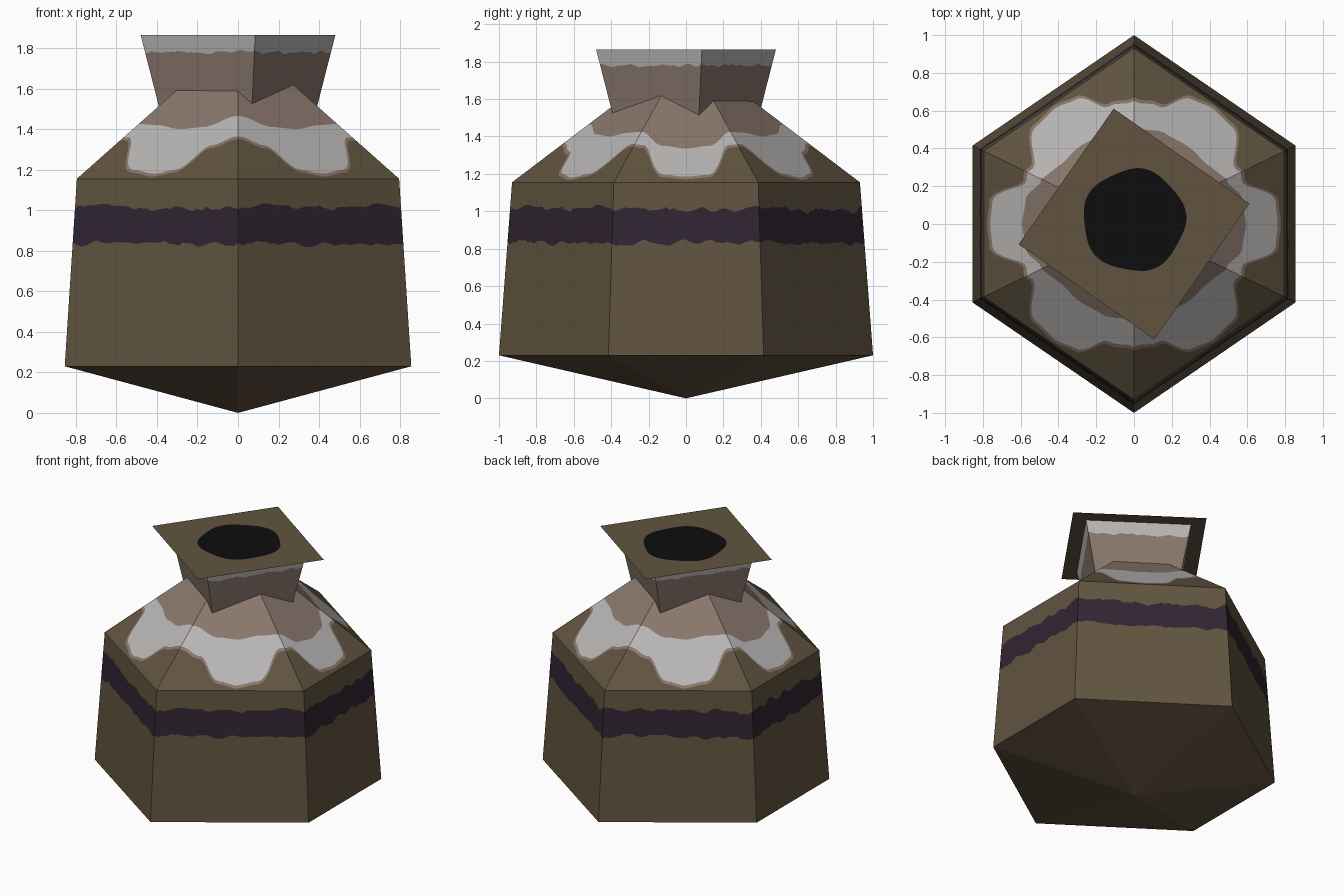
import bpy, bmesh, math, random

if "Cube" in bpy.data.objects:
    bpy.data.objects.remove(bpy.data.objects["Cube"])

random.seed(4)


def material(name, r, g, b):
    def lin(c):
        c /= 255
        return c / 12.92 if c < 0.04 else ((c + 0.055) / 1.055) ** 2.4
    m = bpy.data.materials.new(name)
    m.diffuse_color = (lin(r), lin(g), lin(b), 1)
    m.use_nodes = True
    m.node_tree.nodes["Principled BSDF"].inputs["Base Color"].default_value = m.diffuse_color
    return m


MATS = [material("olive_clay", 97, 84, 63), material("purple_band", 49, 37, 50),
        material("pale_glaze", 184, 182, 181), material("brown_glaze", 137, 119, 108),
        material("black_opening", 13, 13, 13), material("dark_brown_base", 104, 84, 68)]
OLIVE, PURPLE, PALE, BROWN, BLACK, BASE = range(6)


def outline(corners, segments):
    """Subdivided polygon: planar sides stay exactly planar."""
    pts = []
    for i, (ax, ay) in enumerate(corners):
        bx, by = corners[(i + 1) % len(corners)]
        for j in range(segments):
            t = j / segments
            pts.append((ax + (bx - ax) * t, ay + (by - ay) * t))
    return pts


def rings_object(name, rings, colour):
    """Skin a stack of rings; colour(row, column) gives the material."""
    bm = bmesh.new()
    rows = [[bm.verts.new(p) for p in ring] for ring in rings]
    n = len(rings[0])
    for r in range(len(rows) - 1):
        for c in range(n):
            d = (c + 1) % n
            f = bm.faces.new((rows[r][c], rows[r][d], rows[r + 1][d], rows[r + 1][c]))
            f.material_index = colour(r, c)
    bmesh.ops.remove_doubles(bm, verts=bm.verts, dist=1e-5)
    me = bpy.data.meshes.new(name)
    bm.to_mesh(me)
    bm.free()
    for m in MATS:
        me.materials.append(m)
    ob = bpy.data.objects.new(name, me)
    bpy.context.collection.objects.link(ob)
    return ob


def ragged(n, level, amount):
    """Hand painted edge: smoothed random heights around a level."""
    raw = [random.uniform(-1, 1) for _ in range(n)]
    return [level + amount * (raw[i - 2] + raw[i - 1] + raw[i]) / 1.7 for i in range(n)]


def curve(table, x):
    """Smoothly interpolated lookup."""
    for (a, va), (b, vb) in zip(table, table[1:]):
        if x <= b:
            t = (x - a) / (b - a)
            t = t * t * (3 - 2 * t)
            return va + (vb - va) * t
    return table[-1][1]


# Six-sided body with pointed bottom and sloped shoulder
SEG = 36
HEX = [(0.855, -0.415), (0.855, 0.415), (0, 1), (-0.855, 0.415), (-0.855, -0.415), (0, -1)]
hexa = outline(HEX, SEG)
N = len(hexa)
Z0, Z1, ZTOP = 0.23, 1.155, 1.86


def width(z):
    if z < Z0:
        return z / Z0
    if z < Z1:
        return 1 - 0.07 * (z - Z0) / (Z1 - Z0)
    return 0.93 * (ZTOP - z) / (ZTOP - Z1)


def ring(heights):
    return [(x * width(z), y * width(z), z) for (x, y), z in zip(hexa, heights)]


# Glaze drip edges, as height against angle from the side axis
DRIP = [(0, 1.185), (9, 1.195), (22, 1.355), (28, 1.36), (45, 1.2), (56, 1.18),
        (65, 1.2), (78, 1.32), (90, 1.365)]
INNER = [(0, 1.335), (12, 1.35), (26, 1.425), (38, 1.42), (55, 1.4), (70, 1.41), (90, 1.465)]
angles = [math.degrees(math.atan2(abs(y), abs(x))) for x, y in hexa]
drip = [curve(DRIP, a) for a in angles]
inner = [curve(INNER, a) for a in angles]

body_rings = [ring([0.0] * N), ring([Z0] * N),
              ring(ragged(N, 0.832, 0.014)), ring(ragged(N, 1.01, 0.018)), ring([Z1] * N),
              ring([z - 0.014 for z in drip]), ring(drip), ring(inner),
              ring([ZTOP - 0.004] * N)]
ROW_COLOURS = [OLIVE, OLIVE, PURPLE, OLIVE, OLIVE, BROWN, PALE, BROWN]


def body_colour(r, c):
    # two opposite underside faces are browner
    if r == 0 and c // SEG in (2, 5):
        return BASE
    return ROW_COLOURS[r]


rings_object("pot_body", body_rings, body_colour)

# Four-sided flared neck, turned ten degrees
RIM = 1.865
turn = [math.radians(10 + 90 * k) for k in range(4)]
square = outline([(math.cos(a), math.sin(a)) for a in turn], SEG)
M = len(square)


def neck_ring(heights):
    out = []
    for (x, y), z in zip(square, heights):
        r = 0.488 - 0.26 * (RIM - z)
        out.append((x * r, y * r, z))
    return out


rings_object("neck", [neck_ring([1.4] * M), neck_ring(ragged(M, 1.78, 0.008)),
                      neck_ring([RIM] * M)], lambda r, c: (BROWN, PALE)[r])

# Thin square lip with the painted dark opening
lip = [(x * 0.62, y * 0.62, RIM) for x, y in square]
opening = []
for x, y in square:
    a = math.atan2(y, x)
    r = 0.27 + 0.008 * math.sin(5 * a + 1)
    opening.append((r * math.cos(a), 0.02 + r * math.sin(a), RIM))
rings_object("lip_plate", [lip, opening, [(0, 0.02, RIM)] * M], lambda r, c: (OLIVE, BLACK)[r])
